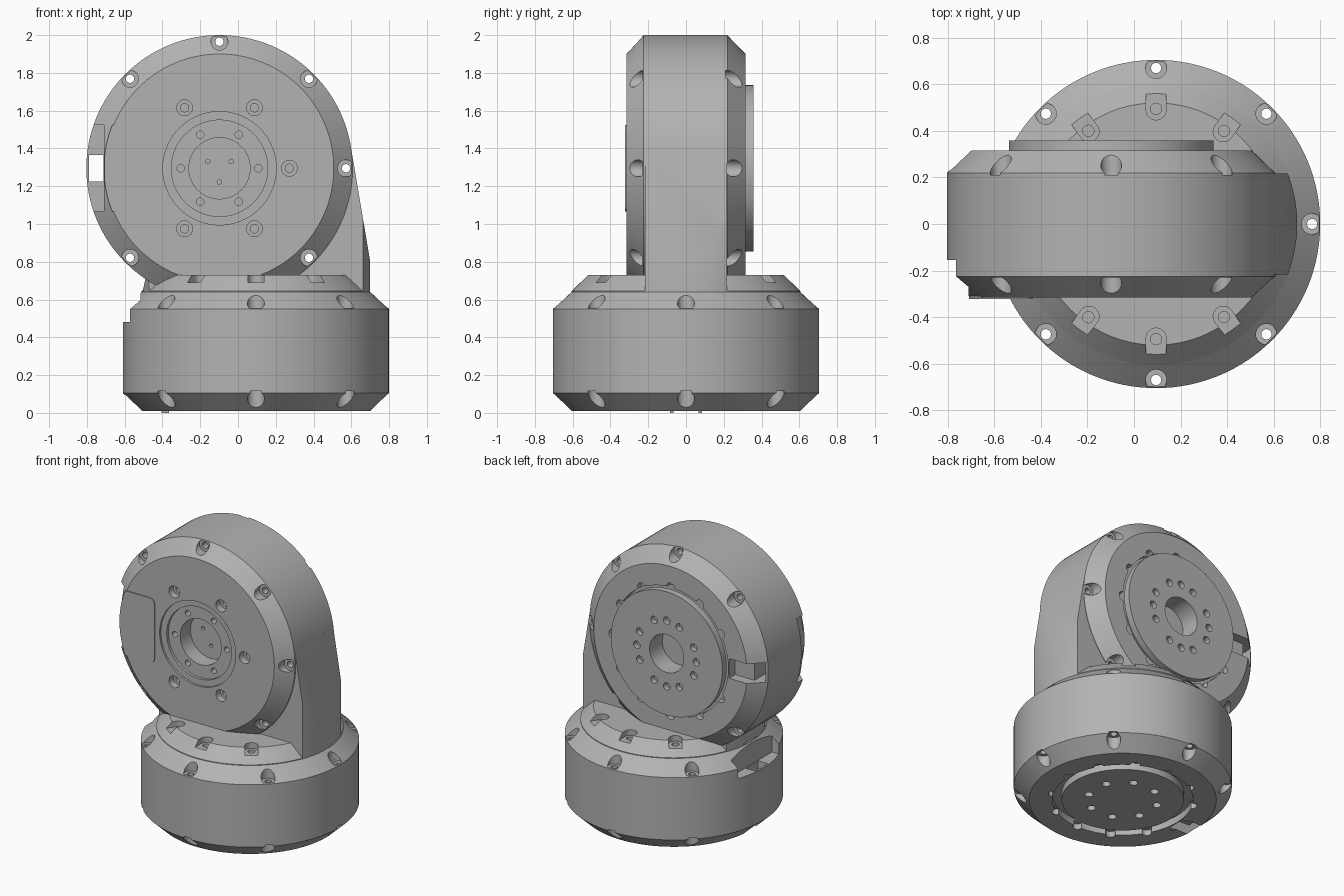
import bpy, bmesh, math
from math import cos, sin, pi, radians
from mathutils import Matrix, Vector

if "Cube" in bpy.data.objects:
    bpy.data.objects.remove(bpy.data.objects["Cube"], do_unlink=True)

grey = bpy.data.materials.new("Plain grey")
grey.use_nodes = True
grey.diffuse_color = (0.45, 0.45, 0.45, 1)
grey.node_tree.nodes["Principled BSDF"].inputs["Base Color"].default_value = grey.diffuse_color


def make(name, bm):
    bmesh.ops.recalc_face_normals(bm, faces=bm.faces)
    mesh = bpy.data.meshes.new(name)
    bm.to_mesh(mesh)
    bm.free()
    obj = bpy.data.objects.new(name, mesh)
    bpy.context.collection.objects.link(obj)
    mesh.materials.append(grey)
    return obj


def turned(name, profile, sides=128):
    """Closed solid of revolution about z from (radius, height) points."""
    bm = bmesh.new()
    rings = [[bm.verts.new((r * cos(2 * pi * i / sides), r * sin(2 * pi * i / sides), z))
              for i in range(sides)] for r, z in profile]
    for a, b in zip(rings, rings[1:]):
        for i in range(sides):
            j = (i + 1) % sides
            bm.faces.new((a[i], a[j], b[j], b[i]))
    bm.faces.new(rings[0])
    bm.faces.new(rings[-1])
    return make(name, bm)


def rod(x, y, r, z0, z1, sides=24, name="cutter"):
    obj = turned(name, [(r, z0), (r, z1)], sides)
    obj.data.transform(Matrix.Translation((x, y, 0)))
    return obj


def box(x0, x1, y0, y1, z0, z1, name="cutter", turn=0):
    bm = bmesh.new()
    bmesh.ops.create_cube(bm, size=1)
    for v in bm.verts:
        v.co = Vector(((x0, x1)[v.co.x > 0], (y0, y1)[v.co.y > 0], (z0, z1)[v.co.z > 0]))
    bm.transform(Matrix.Rotation(turn, 4, 'Z'))
    return make(name, bm)


def ring_of(count, radius, r, z0, z1, start=0, skip=()):
    return [rod(radius * cos(a), radius * sin(a), r, z0, z1)
            for k in range(count) if k not in skip
            for a in [start + 2 * pi * k / count]]


def boolean(obj, tools, operation='DIFFERENCE'):
    bpy.context.view_layer.objects.active = obj
    for tool in tools:
        mod = obj.modifiers.new("cut", 'BOOLEAN')
        mod.operation = operation
        mod.solver = 'EXACT'
        mod.object = tool
        bpy.ops.object.modifier_apply(modifier=mod.name)
        bpy.data.objects.remove(tool, do_unlink=True)


def housing(name):
    """Chamfered drum, back face at z = 0, cable notch towards -x."""
    drum = turned(name, [(0.605, 0), (0.705, 0.095), (0.705, 0.54), (0.605, 0.63)])
    tools = ring_of(8, 0.67, 0.045, 0.545, 0.7, skip=(4,))      # front screw pockets
    tools += ring_of(8, 0.67, 0.045, -0.1, 0.105, skip=(4,))    # back screw pockets
    tools += ring_of(8, 0.67, 0.022, -0.2, 0.8, skip=(4,))      # through holes
    tools.append(box(-0.8, -0.612, -0.23, 0.23, 0.47, 0.8))     # cable notch
    tools.append(box(-0.692, -0.615, -0.07, 0.07, -0.1, 0.6))   # cable passage
    tools.append(box(-0.8, -0.462, -0.07, 0.07, -0.1, 0.07))    # back slot
    groove = turned("cutter", [(0.455, -0.1), (0.455, 0.05)])
    boolean(groove, [rod(0, 0, 0.395, -0.2, 0.2, 128)])
    tools.append(groove)
    tools += ring_of(12, 0.455, 0.032, -0.1, 0.04, skip=(6,))   # back rim pockets
    boolean(drum, tools)
    return drum


# Lower drum
base = housing("base_drum")
boolean(base, ring_of(8, 0.23, 0.028, -0.1, 0.05, start=pi / 8))
base_place = Matrix.Translation((0.095, 0, 0.01))
base.data.transform(base_place)

# Small lips beside the slot underneath
for side in (-1, 1):
    lip = box(-0.5, -0.46, side * 0.075 - 0.01, side * 0.075 + 0.01, -0.01, 0.02, "slot_lip")
    lip.data.transform(base_place)

# Collar with recessed screw seats
collar = turned("collar", [(0.605, 0.61), (0.605, 0.635), (0.52, 0.72)])
seats = []
for deg in (54, 90, 126, 234, 270, 306):
    a = radians(deg)
    seats.append(rod(0.49 * cos(a), 0.49 * sin(a), 0.043, 0.68, 0.9))
    seats.append(box(0.49, 0.7, -0.043, 0.043, 0.68, 0.9, turn=a))
    seats.append(rod(0.495 * cos(a), 0.495 * sin(a), 0.024, 0.65, 0.9))
boolean(collar, seats)
collar.data.transform(base_place)

# Upper drum, lying on its side
upper_place = Matrix.Translation((-0.098, 0.315, 1.295)) @ Matrix.Rotation(pi / 2, 4, 'X')
upper = housing("upper_drum")
bores = [rod(0, 0, 0.3, 0.615, 0.8, 96), rod(0, 0, 0.255, 0.595, 0.8, 96),
         rod(0, 0, 0.162, 0.48, 0.8, 64), rod(0, 0, 0.135, -0.1, 0.1, 64)]
bores += ring_of(6, 0.37, 0.042, 0.58, 0.8, skip=(3,))
bores += ring_of(6, 0.37, 0.022, 0.54, 0.8, skip=(3,))
bores += ring_of(6, 0.205, 0.02, 0.55, 0.8)
bores += ring_of(3, 0.072, 0.012, 0.44, 0.6, start=pi / 6)
boolean(upper, bores)
upper.data.transform(upper_place)

# Output flange on the back
flange = turned("output_flange", [(0.44, -0.043), (0.44, 0.004)])
holes = [rod(0, 0, 0.135, -0.1, 0.1, 64)]
for spread in (-25, 0, 25):
    holes += ring_of(4, 0.235, 0.026, -0.1, -0.005, start=radians(spread))
boolean(flange, holes)
flange.data.transform(upper_place)

# Cover panel with rounded inner corners on the front
panel = box(-0.61, -0.337, -0.23, 0.23, 0.625, 0.637, "cover_panel")
bm = bmesh.new()
bm.from_mesh(panel.data)
corners = [e for e in bm.edges if all(v.co.x > -0.4 for v in e.verts)
           and abs(e.verts[0].co.z - e.verts[1].co.z) > 0.005]
bmesh.ops.bevel(bm, geom=corners, offset=0.035, segments=5, affect='EDGES', profile=0.5)
bm.to_mesh(panel.data)
bm.free()
boolean(panel, [rod(0, 0, 0.612, 0.5, 0.8, 128)], 'INTERSECT')
panel.data.transform(upper_place)

# Neck joining the two drums
bm = bmesh.new()
outline = [(0.6, 1.395), (0.7, 0.8), (0.7, 0.62), (-0.51, 0.62), (-0.49, 0.71), (-0.2, 0.9)]
face = bm.faces.new([bm.verts.new((x, -0.217, z)) for x, z in outline])
grown = bmesh.ops.extrude_face_region(bm, geom=[face])["geom"]
bmesh.ops.translate(bm, vec=(0, 0.434, 0), verts=[g for g in grown if isinstance(g, bmesh.types.BMVert)])
neck = make("neck", bm)
boolean(neck, [rod(0.095, 0, 0.606, 0.3, 1.8, 128)], 'INTERSECT')
passages = ring_of(8, 0.67, 0.022, -0.2, 0.8, skip=(1, 2, 3, 4, 6))
for p in passages:
    p.data.transform(upper_place)
boolean(neck, passages)

# Smooth curved walls, keep the machined edges sharp
bpy.ops.object.select_all(action='DESELECT')
for obj in (base, collar, upper, flange, panel, neck):
    obj.select_set(True)
bpy.context.view_layer.objects.active = base
bpy.ops.object.shade_smooth_by_angle(angle=radians(25))
